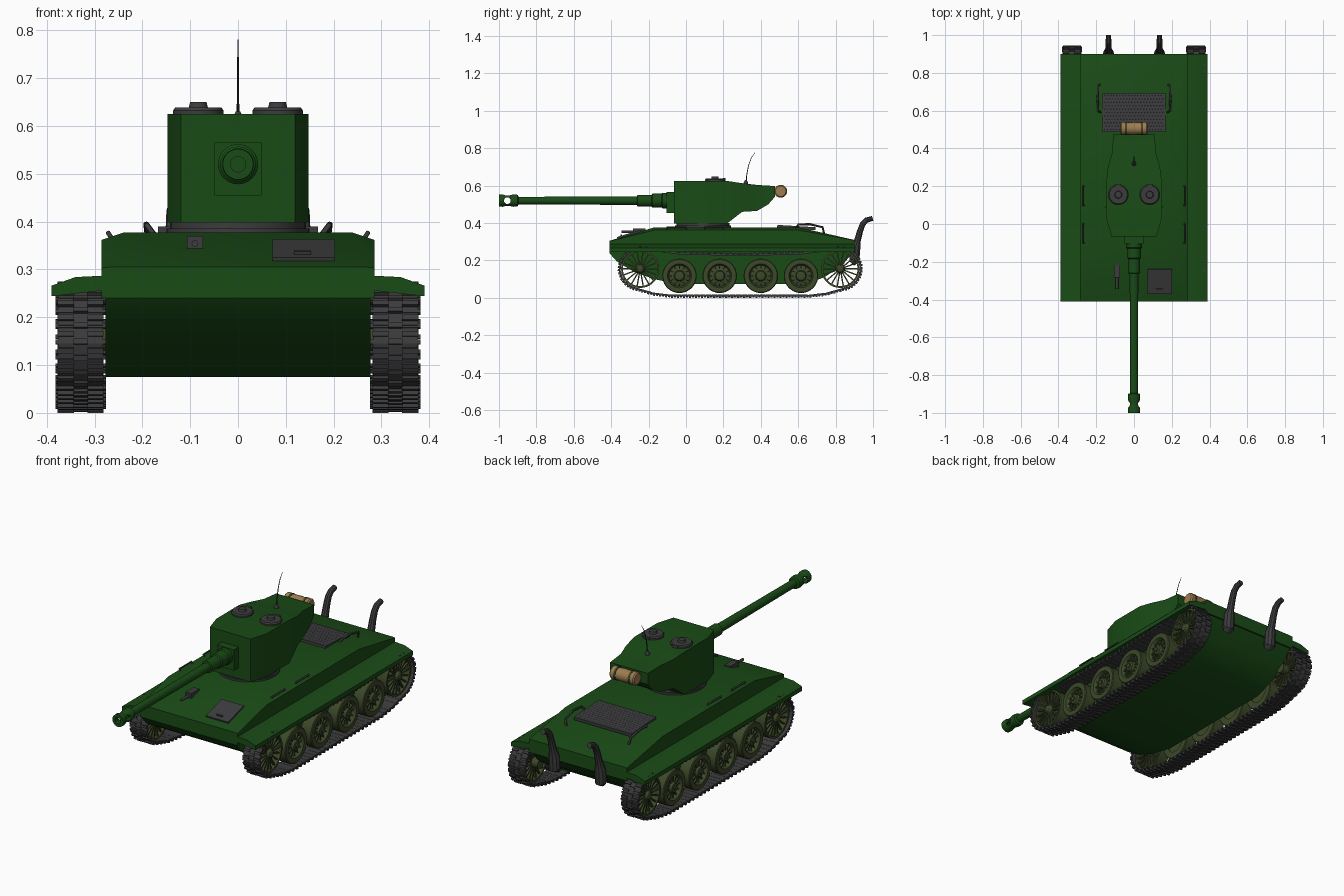
import bpy, bmesh
from math import sin, cos, pi, radians, atan2
from mathutils import Matrix, Vector

if "Cube" in bpy.data.objects:
    bpy.data.objects.remove(bpy.data.objects["Cube"])


def mat(name, c):
    m = bpy.data.materials.new(name)
    m.diffuse_color = (*c, 1)
    m.use_nodes = True
    m.node_tree.nodes["Principled BSDF"].inputs["Base Color"].default_value = m.diffuse_color
    return m


GREEN = mat("green_paint", (0.010, 0.070, 0.008))
DARK = mat("dark_metal", (0.045, 0.045, 0.048))
BLACK = mat("black", (0.012, 0.012, 0.013))
OLIVE = mat("olive", (0.045, 0.065, 0.022))
TAN = mat("canvas", (0.34, 0.20, 0.08))


def finish(bm, name, m, mirror=False):
    bmesh.ops.recalc_face_normals(bm, faces=bm.faces)
    me = bpy.data.meshes.new(name)
    bm.to_mesh(me)
    bm.free()
    me.materials.append(m)
    ob = bpy.data.objects.new(name, me)
    bpy.context.collection.objects.link(ob)
    if mirror:
        ob.modifiers.new("mirror", 'MIRROR')
    return ob


def loft(bm, rings, cyclic=False):
    vs = [[bm.verts.new(p) for p in r] for r in rings]
    n = len(vs[0])
    pairs = list(zip(vs, vs[1:])) + ([(vs[-1], vs[0])] if cyclic else [])
    for a, b in pairs:
        for i in range(n):
            j = (i + 1) % n
            bm.faces.new((a[i], a[j], b[j], b[i]))
    if not cyclic:
        bm.faces.new(vs[0])
        bm.faces.new(vs[-1])


def lathe(bm, prof, axis, centre, n=32, cyclic=False):
    """prof holds (radius, position along axis)"""
    c = Vector(centre)
    rings = []
    for r, t in prof:
        ring = []
        for i in range(n):
            u, v = r * cos(2 * pi * i / n), r * sin(2 * pi * i / n)
            ring.append(c + Vector({'X': (t, u, v), 'Y': (u, t, v), 'Z': (u, v, t)}[axis]))
        rings.append(ring)
    loft(bm, rings, cyclic)


def box(bm, centre, size, rx=0.0):
    M = Matrix.Translation(centre) @ Matrix.Rotation(rx, 4, 'X') @ Matrix.Diagonal((*size, 1))
    bmesh.ops.create_cube(bm, size=1, matrix=M)


def extrude(bm, prof, x):
    loft(bm, [[(s, y, z) for y, z in prof] for s in (-x, x)])


def tube(name, pts, radii, m, mirror=False):
    cu = bpy.data.curves.new(name, 'CURVE')
    cu.dimensions = '3D'
    cu.bevel_depth, cu.bevel_resolution, cu.use_fill_caps = 1.0, 3, True
    sp = cu.splines.new('POLY')
    sp.points.add(len(pts) - 1)
    for p, co, r in zip(sp.points, pts, radii):
        p.co, p.radius = (*co, 1), r
    tmp = bpy.data.objects.new(name, cu)
    bm = bmesh.new()
    bm.from_mesh(tmp.to_mesh())
    bpy.data.objects.remove(tmp)
    return finish(bm, name, m, mirror)


# Hull: lower tub with curved nose and tail, upper body with chamfered shoulders
bm = bmesh.new()
extrude(bm, [(-.41, .26), (-.41, .24), (-.37, .195), (-.28, .14), (-.17, .10), (-.05, .075),
             (.64, .075), (.74, .11), (.83, .17), (.90, .25), (.90, .26)], .277)
finish(bm, "lower_hull", GREEN)
bm = bmesh.new()
loft(bm, [[(-.285, y, .24), (-.285, y, s), (-w, y, t), (w, y, t), (.285, y, s), (.285, y, .24)]
          for y, w, s, t in [(-.41, .27, .303, .305), (-.17, .24, .362, .377),
                             (.60, .24, .362, .377), (.90, .27, .308, .31)]])
finish(bm, "upper_hull", GREEN)
bm = bmesh.new()
loft(bm, [[(.28, y, .287), (.34, y, .284), (.39, y, .266), (.39, y, .244), (.28, y, .256)]
          for y in (-.41, .90)])
finish(bm, "fender", GREEN, True)

# Turret body and ring
bm = bmesh.new()
loft(bm, [[(-w, y, b), (-w, y, t), (w, y, t), (w, y, b)] for y, w, b, t in
          [(-.065, .119, .398, .625), (.03, .147, .398, .625), (.22, .147, .398, .625),
           (.30, .138, .46, .613), (.38, .115, .465, .604), (.44, .112, .50, .60), (.475, .11, .54, .598)]])
finish(bm, "turret", GREEN)
bm = bmesh.new()
lathe(bm, [(.15, .37), (.15, .386), (.142, .386), (.142, .40)], 'Z', (0, .09, 0), 40)
finish(bm, "turret_ring", DARK)

# Mantlet and gun
bm = bmesh.new()
box(bm, (0, -.08, .51), (.098, .05, .11))
finish(bm, "mantlet", GREEN)
bm = bmesh.new()
lathe(bm, [(.042, -.06), (.042, -.125), (.037, -.13), (.037, -.18), (.031, -.185), (.031, -.26),
           (.023, -.262), (.020, -.905)], 'Y', (0, 0, .52))
finish(bm, "gun_barrel", GREEN)
bm = bmesh.new()
lathe(bm, [(.020, -.895), (.031, -.90), (.033, -.925), (.028, -.945), (.028, -.965), (.033, -.98),
           (.032, -1.0), (.016, -1.0), (.016, -.92)], 'Y', (0, 0, .52))
brake = finish(bm, "muzzle_brake", GREEN)
bm = bmesh.new()
lathe(bm, [(.018, -.06), (.018, .06)], 'X', (0, -.955, .52), 20)
cut = finish(bm, "brake_cutter", GREEN)
cut.hide_render = True
cut.display_type = 'WIRE'
mod = brake.modifiers.new("port", 'BOOLEAN')
mod.operation, mod.object, mod.solver = 'DIFFERENCE', cut, 'EXACT'

# Turret hatches, antenna, canvas roll
bm = bmesh.new()
lathe(bm, [(.053, .62), (.053, .632), (.048, .639), (.02, .639), (.017, .65)], 'Z', (.083, .155, 0))
box(bm, (.083, .205, .632), (.03, .014, .016))
finish(bm, "turret_hatch", DARK, True)
tube("antenna", [(0, .32, .60), (0, .325, .66), (0, .335, .71), (0, .35, .75), (0, .37, .78)],
     [.003, .0025, .002, .0015, .001], BLACK)
bm = bmesh.new()
lathe(bm, [(.012, .60), (.012, .615), (.005, .63)], 'Z', (0, .32, 0), 12)
finish(bm, "antenna_base", DARK)
bm = bmesh.new()
lathe(bm, [(.028, -.072), (.034, -.066), (.034, -.05), (.031, -.04), (.033, 0), (.031, .04),
           (.034, .05), (.034, .066), (.028, .072)], 'X', (0, .506, .57), 20)
finish(bm, "canvas_roll", TAN)
bm = bmesh.new()
for x in (-.042, .042):
    lathe(bm, [(.0345, x - .005), (.0345, x + .005)], 'X', (0, .506, .57), 20)
finish(bm, "roll_straps", OLIVE)

# Front deck: driver hatch and hull machine gun
bm = bmesh.new()
box(bm, (.137, -.303, .339), (.13, .135, .012), atan2(.072, .24))
box(bm, (.135, -.345, .333), (.035, .008, .012), atan2(.072, .24))
finish(bm, "driver_hatch", DARK)
bm = bmesh.new()
box(bm, (-.09, -.25, .354), (.034, .065, .032))
lathe(bm, [(.007, -.345), (.007, -.28)], 'Y', (-.09, 0, .354), 12)
finish(bm, "hull_gun", DARK)

# Rear deck: perforated engine grille and tow bars
tilt = -.06
bm = bmesh.new()
box(bm, (0, .59, .376), (.335, .205, .016), tilt)
finish(bm, "engine_grille", DARK)
bm = bmesh.new()
for i in range(20):
    for j in range(11):
        x = -.155 + i * .0158 + (j % 2) * .007
        y = -.09 + j * .018
        bmesh.ops.create_circle(bm, cap_ends=True, radius=.0045, segments=6,
                                matrix=Matrix.Translation((x, .59 + y, .3846 + y * tilt)))
finish(bm, "grille_holes", BLACK)
tube("tow_bar", [(.175, .59, .372), (.19, .60, .392), (.192, .66, .394), (.19, .73, .378), (.18, .74, .335)],
     [.006] * 5, DARK, True)

# Grab handles on the shoulders
for k, y in enumerate((-.10, .10)):
    tube("grab_handle_%d" % k, [(.26, y, .36), (.272, y, .377), (.272, y + .1, .377), (.26, y + .1, .36)],
         [.005] * 4, DARK, True)

# Exhaust stacks
tube("exhaust", [(.135, .885, .185), (.135, .90, .20), (.135, .905, .27), (.135, .915, .30), (.135, .93, .355),
                 (.135, .945, .395), (.135, .965, .416), (.135, .998, .425)],
     [.018, .03, .029, .019, .017, .016, .015, .014], DARK, True)

# Road wheels: olive tyre ring, dark ribbed dish and hub
tyres, dishes = bmesh.new(), bmesh.new()
for y in (-.035, .18, .40, .615):
    c = (0, y, .118)
    lathe(tyres, [(.056, .30), (.088, .30), (.092, .304), (.092, .361), (.088, .365), (.064, .365), (.056, .352)],
          'X', c, 36, True)
    lathe(dishes, [(.058, .305), (.058, .342), (.03, .35), (.024, .366), (.012, .368), (.012, .374)], 'X', c, 24)
    for i in range(12):
        a = 2 * pi * i / 12
        box(dishes, (.348, y + .041 * cos(a), .118 + .041 * sin(a)), (.014, .034, .005), a)
finish(tyres, "road_wheel_tyres", OLIVE, True)
finish(dishes, "road_wheel_dishes", OLIVE, True)

# Spoked idler and drive wheel
bm = bmesh.new()
for y in (-.245, .825):
    c = (0, y, .155)
    lathe(bm, [(.092, .30), (.102, .30), (.102, .36), (.092, .36)], 'X', c, 36, True)
    lathe(bm, [(.026, .27), (.026, .352), (.018, .366), (.01, .37)], 'X', c, 20)
    for i in range(18):
        a = 2 * pi * i / 18
        for x in (.312, .348):
            box(bm, (x, y + .058 * cos(a), .155 + .058 * sin(a)), (.012, .074, .007), a)
finish(bm, "spoked_wheels", OLIVE, True)

# Track: links spaced evenly along a closed path
R = .108
path = [(-.17, .023), (-.08, .012), (.66, .012), (.75, .023)]
path += [(.825 + R * cos(radians(a)), .155 + R * sin(radians(a))) for a in range(-68, 93, 8)]
path += [(.62, .238), (.30, .228), (-.04, .238)]
path += [(-.245 + R * cos(radians(a)), .155 + R * sin(radians(a))) for a in range(88, 249, 8)]
path = [Vector(p) for p in path]
segs = list(zip(path, path[1:] + path[:1]))
total = sum((b - a).length for a, b in segs)
N = 88
pitch = total / N
bm = bmesh.new()
s = 0.0
k = 0
for a, b in segs:
    L = (b - a).length
    while k < N and k * pitch < s + L:
        p = a.lerp(b, (k * pitch - s) / L)
        d = (b - a) / L
        ang, out = atan2(d.y, d.x), Vector((d.y, -d.x))
        box(bm, (.329, p.x, p.y), (.094, pitch * .96, .010), ang)
        g = p + out * .008
        for x in (.298, .36):
            box(bm, (x, g.x, g.y), (.034, pitch * .35, .008), ang)
        h = p + d * pitch * .5
        box(bm, (.329, h.x, h.y), (.106, pitch * .28, .008), ang)
        box(bm, (.329, h.x + out.x * .006, h.y + out.y * .006), (.03, pitch * .35, .008), ang)
        k += 1
    s += L
finish(bm, "track_links", DARK, True)

# Smooth the round parts, keep hard edges
bpy.ops.object.select_all(action='DESELECT')
for ob in bpy.context.scene.objects:
    ob.select_set(True)
bpy.context.view_layer.objects.active = brake
bpy.ops.object.shade_smooth_by_angle(angle=radians(28))
